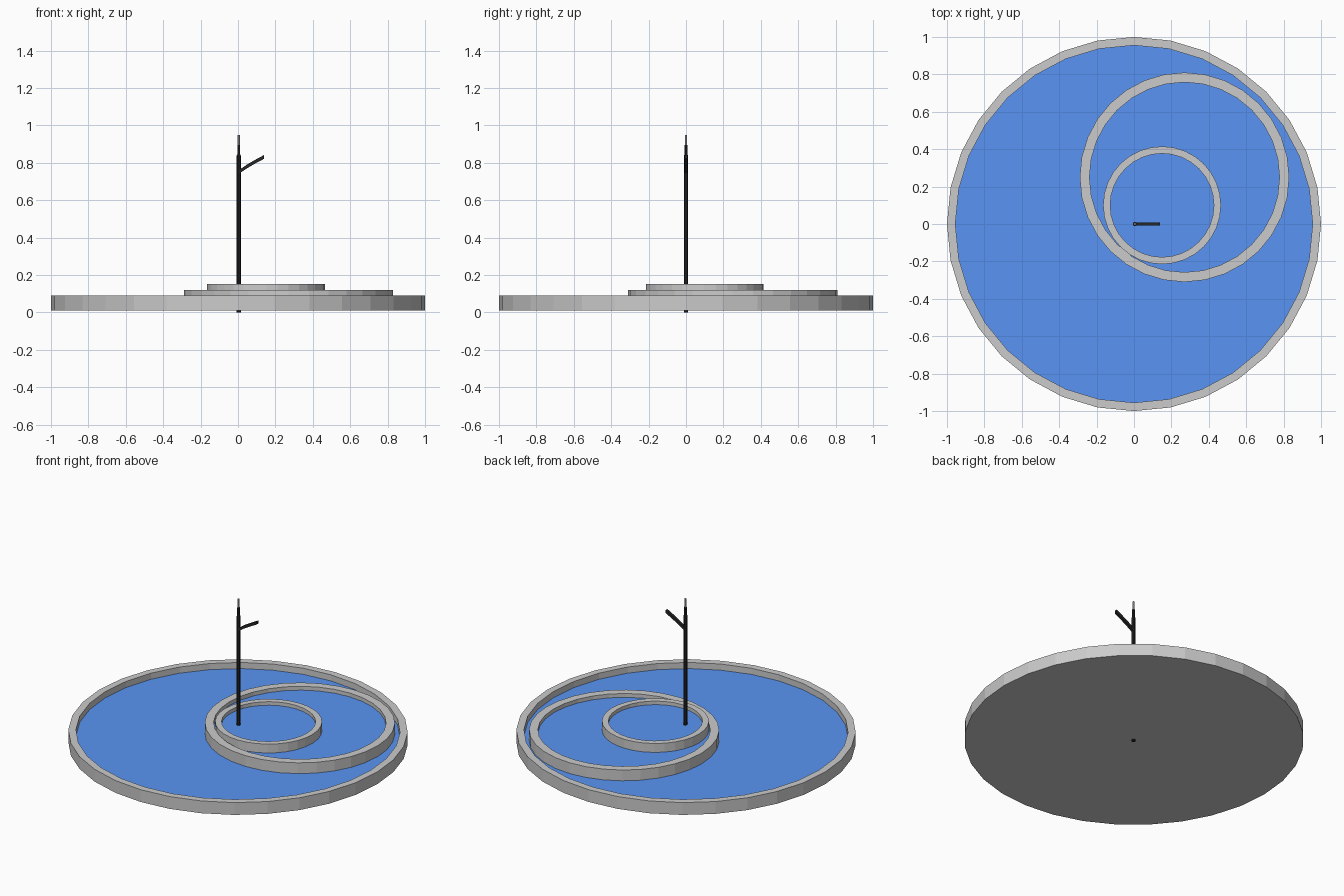
import bpy, bmesh, math
from mathutils import Vector

if "Cube" in bpy.data.objects:
    bpy.data.objects.remove(bpy.data.objects["Cube"])

SIDES = 32


def material(name, color):
    m = bpy.data.materials.new(name)
    m.diffuse_color = color
    m.use_nodes = True
    m.node_tree.nodes["Principled BSDF"].inputs["Base Color"].default_value = m.diffuse_color
    return m


water_mat = material("water_blue", (0.1, 0.3, 0.9, 0.6))
dark_mat = material("dark_metal", (0.02, 0.02, 0.02, 1))


def finish(name, bm, mat=None):
    bmesh.ops.remove_doubles(bm, verts=bm.verts, dist=1e-5)
    bmesh.ops.recalc_face_normals(bm, faces=bm.faces)
    me = bpy.data.meshes.new(name)
    bm.to_mesh(me)
    bm.free()
    ob = bpy.data.objects.new(name, me)
    bpy.context.collection.objects.link(ob)
    if mat:
        me.materials.append(mat)
    return ob


def lathe(name, x, y, profile, sides=SIDES, mat=None):
    """Spin an (r, z) profile; ends with r > 0 are capped by flat discs."""
    bm = bmesh.new()
    rings = [[bm.verts.new((x + r * math.cos(2 * math.pi * i / sides),
                            y + r * math.sin(2 * math.pi * i / sides), z))
              for i in range(sides)] for r, z in profile]
    for a, b in zip(rings, rings[1:]):
        for i in range(sides):
            j = (i + 1) % sides
            bm.faces.new((a[i], a[j], b[j], b[i]))
    bm.faces.new(rings[0])
    bm.faces.new(rings[-1])
    return finish(name, bm, mat)


def water(name, x, y, r, z):
    bm = bmesh.new()
    bm.faces.new([bm.verts.new((x + r * math.cos(2 * math.pi * i / SIDES),
                                y + r * math.sin(2 * math.pi * i / SIDES), z))
                  for i in range(SIDES)])
    return finish(name, bm, water_mat)


# Three stacked basins: name, centre, outer/inner radius, bottom, top, water level
basins = [
    ("lower", 0.0, 0.0, 1.0, 0.955, 0.01, 0.09, 0.05),
    ("middle", 0.27, 0.25, 0.56, 0.508, 0.045, 0.12, 0.095),
    ("upper", 0.15, 0.10, 0.315, 0.277, 0.09, 0.153, 0.13),
]
for name, x, y, ro, ri, z0, z1, zw in basins:
    lathe(name + "_basin", x, y,
          [(ro, z0), (ro, z1), (ri, z1), (ri, zw - 0.004)])
    water(name + "_water", x, y, ri, zw)

# Thin stem, stepping in towards the tip
lathe("stem", 0.004, 0, [(0.011, 0), (0.011, 0.84), (0.008, 0.845), (0.008, 0.895)],
      8, dark_mat)
lathe("stem_tip", 0.004, 0, [(0.006, 0.89), (0.006, 0.95)], 8)

# Short side branch, a slightly bent square-ended bar
bm = bmesh.new()
path = [(0.0, 0.748), (0.05, 0.782), (0.095, 0.808), (0.14, 0.832)]
rows = [[bm.verts.new(Vector((px, 0.0085 * sy, pz + 0.01 * sz)))
         for sy, sz in ((-1, -1), (1, -1), (1, 1), (-1, 1))] for px, pz in path]
for a, b in zip(rows, rows[1:]):
    for i in range(4):
        j = (i + 1) % 4
        bm.faces.new((a[i], a[j], b[j], b[i]))
bm.faces.new(rows[0])
bm.faces.new(rows[-1])
finish("side_branch", bm, dark_mat)
